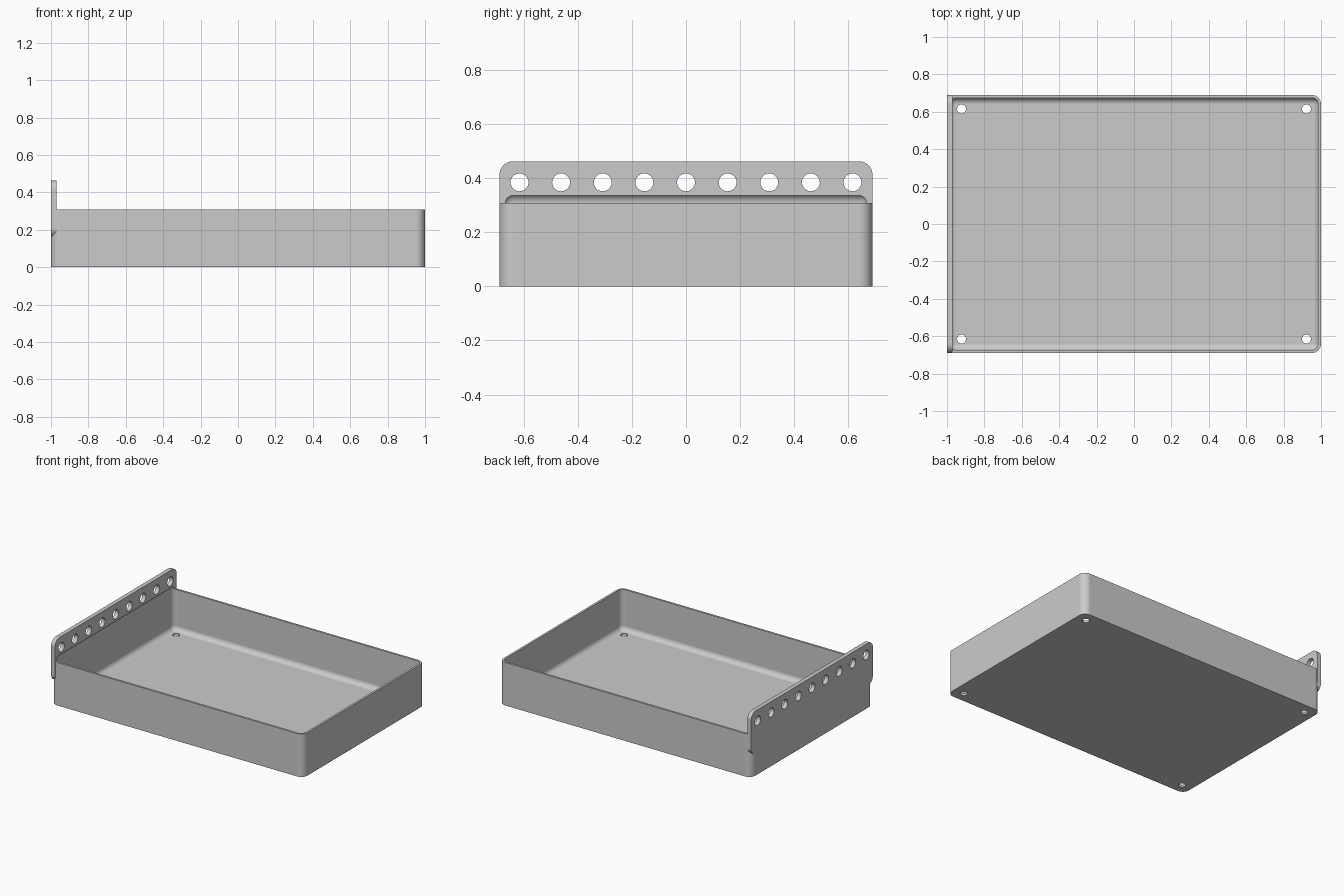
import bpy
import bmesh
from math import radians
from mathutils import Matrix, Vector

cube = bpy.data.objects.get("Cube")
if cube:
    bpy.data.objects.remove(cube, do_unlink=True)

# Main dimensions
HALF_X, HALF_Y = 1.0, 0.69
RIM, TOP = 0.308, 0.463
WALL, INNER_R = 0.015, 0.035
OUTER_R = WALL + INNER_R
PLATE_T, PLATE_BOTTOM = 0.03, 0.16

grey = bpy.data.materials.new("grey plastic")
grey.use_nodes = True
grey.diffuse_color = (0.6, 0.6, 0.6, 1)
grey.node_tree.nodes["Principled BSDF"].inputs["Base Color"].default_value = (0.6, 0.6, 0.6, 1)


def make_object(name, bm):
    bmesh.ops.recalc_face_normals(bm, faces=bm.faces)
    mesh = bpy.data.meshes.new(name)
    bm.to_mesh(mesh)
    bm.free()
    mesh.materials.append(grey)
    obj = bpy.data.objects.new(name, mesh)
    bpy.context.collection.objects.link(obj)
    return obj


def rounded_box(name, low, high, radius, axis=None):
    """Box between two corners; rounds edges along one axis, or all edges."""
    low, high = Vector(low), Vector(high)
    bm = bmesh.new()
    bmesh.ops.create_cube(bm, size=1)
    bmesh.ops.scale(bm, vec=high - low, verts=bm.verts)
    bmesh.ops.translate(bm, vec=(low + high) / 2, verts=bm.verts)
    edges = [e for e in bm.edges if axis is None
             or abs((e.verts[0].co - e.verts[1].co)[axis]) > 1e-4]
    bmesh.ops.bevel(bm, geom=edges, offset=radius, segments=8,
                    profile=0.5, affect='EDGES')
    return make_object(name, bm)


def hole_cutter(name, centres, radius, turn):
    """A set of short cylinders, all turned the same way."""
    bm = bmesh.new()
    for centre in centres:
        bmesh.ops.create_cone(bm, cap_ends=True, segments=32, radius1=radius,
                              radius2=radius, depth=0.1,
                              matrix=Matrix.Translation(centre) @ turn)
    return make_object(name, bm)


def combine(target, tool, operation):
    """Apply a boolean and remove the tool."""
    tool.hide_render = True
    mod = target.modifiers.new(tool.name, 'BOOLEAN')
    mod.operation, mod.object, mod.solver = operation, tool, 'EXACT'
    bpy.context.view_layer.objects.active = target
    bpy.ops.object.modifier_apply(modifier=mod.name)
    bpy.data.objects.remove(tool, do_unlink=True)


# Tray body and the upright mounting plate on its right side
tray = rounded_box("tray", (-HALF_X, -HALF_Y, 0), (HALF_X, HALF_Y, RIM), OUTER_R, axis=2)
plate = rounded_box("mounting_plate", (-HALF_X, -HALF_Y, PLATE_BOTTOM),
                    (-HALF_X + PLATE_T, HALF_Y, TOP), OUTER_R, axis=0)
combine(tray, plate, 'UNION')

# Filleted cavity, whose rounded upper edge bites into the plate
cavity = rounded_box("cavity_cutter", (-HALF_X + WALL, -HALF_Y + WALL, WALL),
                     (HALF_X - WALL, HALF_Y - WALL, RIM + INNER_R), INNER_R)
combine(tray, cavity, 'DIFFERENCE')

# Row of nine holes in the plate
row = [(-HALF_X + PLATE_T / 2, i * 0.154, 0.385) for i in range(-4, 5)]
combine(tray, hole_cutter("plate_hole_cutter", row, 0.033,
                          Matrix.Rotation(radians(90), 4, 'Y')), 'DIFFERENCE')

# Screw hole in each floor corner
corners = [(x * 0.922, y * 0.615, 0) for x in (-1, 1) for y in (-1, 1)]
combine(tray, hole_cutter("floor_hole_cutter", corners, 0.024, Matrix()), 'DIFFERENCE')

# Smooth fillets, with flat faces kept flat
bpy.ops.object.select_all(action='DESELECT')
tray.select_set(True)
bpy.context.view_layer.objects.active = tray
bpy.ops.object.shade_smooth_by_angle(angle=radians(30))
weighted = tray.modifiers.new("flat faces", 'WEIGHTED_NORMAL')
weighted.keep_sharp = True
